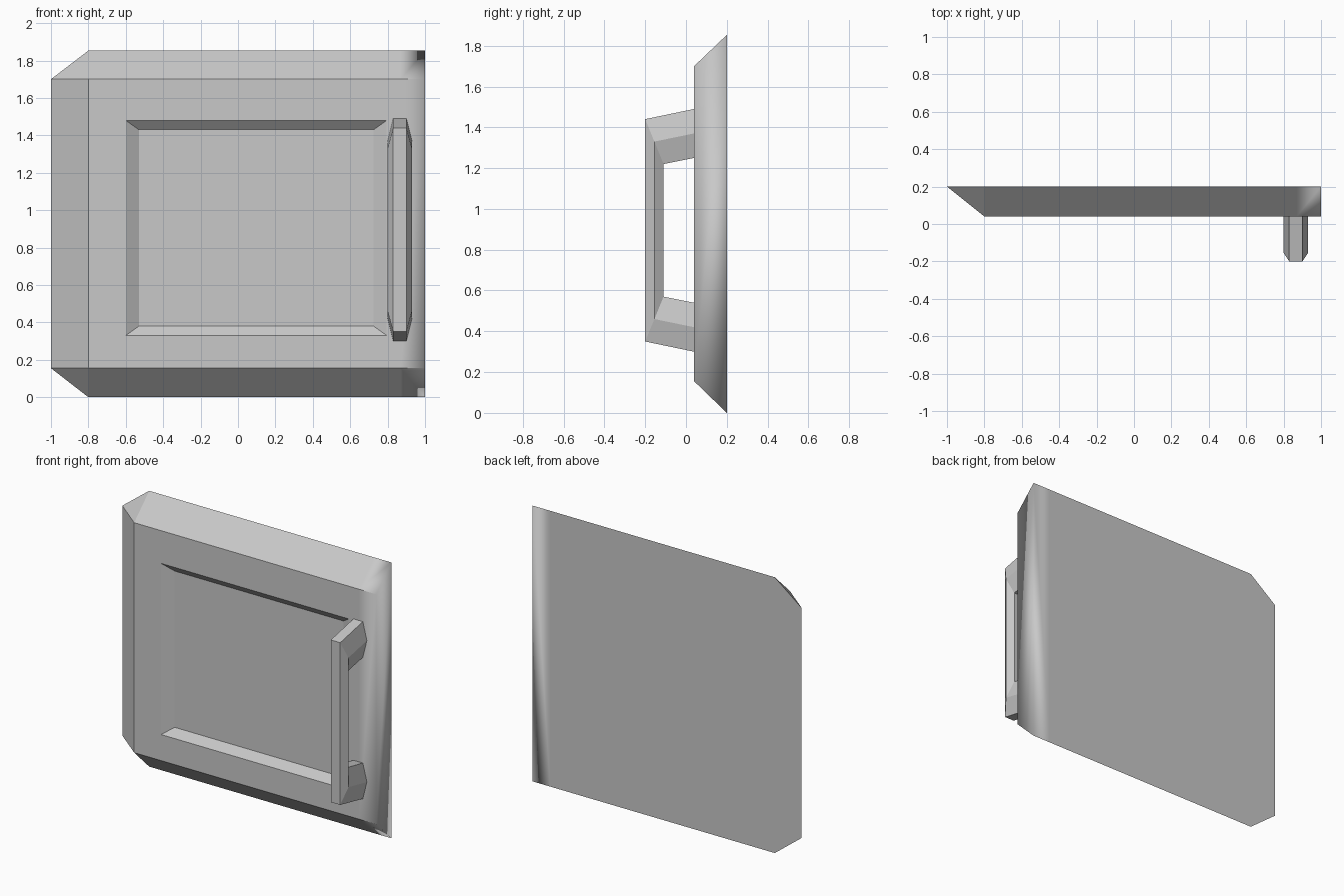
import bpy, bmesh, math

cube = bpy.data.objects.get("Cube")
if cube:
    bpy.data.objects.remove(cube, do_unlink=True)

# Single grey finish
grey = bpy.data.materials.new("plain grey")
grey.use_nodes = True
GREY = (0.58, 0.58, 0.58, 1)
grey.diffuse_color = GREY
grey.node_tree.nodes["Principled BSDF"].inputs["Base Color"].default_value = GREY


def build(name, polygons):
    """Weld a list of polygons into one closed object."""
    bm = bmesh.new()
    for poly in polygons:
        bm.faces.new([bm.verts.new(p) for p in poly])
    bmesh.ops.remove_doubles(bm, verts=bm.verts, dist=0.0005)
    bmesh.ops.recalc_face_normals(bm, faces=bm.faces)
    mesh = bpy.data.meshes.new(name)
    bm.to_mesh(mesh)
    bm.free()
    mesh.materials.append(grey)
    obj = bpy.data.objects.new(name, mesh)
    bpy.context.collection.objects.link(obj)
    return obj


def rect(x0, x1, z0, z1, y):
    return [(x0, y, z0), (x1, y, z0), (x1, y, z1), (x0, y, z1)]


def band(a, b):
    """Quads joining two loops of equal length."""
    n = len(a)
    return [[a[i], a[(i + 1) % n], b[(i + 1) % n], b[i]] for i in range(n)]


FRONT, BACK, FLOOR = 0.04, 0.2, 0.085
LOW, HIGH, TOP = 0.155, 1.70, 1.853
TIP, LEFT, SEAM, END = -1.0, -0.8, 0.87, 1.0

# Door front with a sunken panel
outer = rect(LEFT, SEAM, LOW, HIGH, FRONT)
rim = rect(-0.6, 0.795, 0.33, 1.48, FRONT)
sunk = rect(-0.53, 0.725, 0.38, 1.43, FLOOR)
faces = band(outer, rim) + band(rim, sunk) + [sunk]
faces.append(rect(SEAM, END, LOW, HIGH, FRONT))

# Slanted top and bottom borders, with the cut corners
for inner, edge in ((LOW, 0), (HIGH, TOP)):
    for x0, x1 in ((LEFT, SEAM), (SEAM, END)):
        faces.append([(x0, FRONT, inner), (x1, FRONT, inner),
                      (x1, BACK, edge), (x0, BACK, edge)])
    faces.append([(LEFT, FRONT, inner), (LEFT, BACK, edge), (TIP, BACK, inner)])

# Slanted side, square end and back
faces.append([(LEFT, FRONT, LOW), (TIP, BACK, LOW), (TIP, BACK, HIGH), (LEFT, FRONT, HIGH)])
faces.append([(END, FRONT, LOW), (END, BACK, 0), (END, BACK, TOP), (END, FRONT, HIGH)])
faces.append(rect(SEAM, END, 0, TOP, BACK))
faces.append([(TIP, BACK, LOW), (LEFT, BACK, 0), (SEAM, BACK, 0),
              (SEAM, BACK, TOP), (LEFT, BACK, TOP), (TIP, BACK, HIGH)])
door = build("door_panel", faces)

# Crisp creases everywhere except around the softly shaded end
bm = bmesh.new()
bm.from_mesh(door.data)
for f in bm.faces:
    f.smooth = True
for e in bm.edges:
    at_end = all(v.co.x > END - 0.01 for v in e.verts)
    e.smooth = at_end or e.calc_face_angle(0) < math.radians(15)
bm.to_mesh(door.data)
bm.free()

# Handle: six-sided section swept from root to root
MID_X, MID_Z = 0.865, 0.895


def section(points):
    """Hexagon from outer, middle and inner (y, z) points."""
    pts = list(zip(points, (0.035, 0.065, 0.035)))
    ring = [(MID_X - w, y, z) for (y, z), w in pts]
    return ring + [(MID_X + w, y, z) for (y, z), w in reversed(pts)]


def flip(points):
    return [(y, 2 * MID_Z - z) for y, z in points]


root = [(FRONT, 1.49), (FRONT, 1.37), (FRONT, 1.25)]
bend = [(-0.2, 1.44), (-0.155, 1.33), (-0.11, 1.22)]
rings = [section(s) for s in (root, bend, flip(bend), flip(root))]
sides = [rings[0], rings[-1]]
for a, b in zip(rings, rings[1:]):
    sides += band(a, b)
build("handle", sides)
